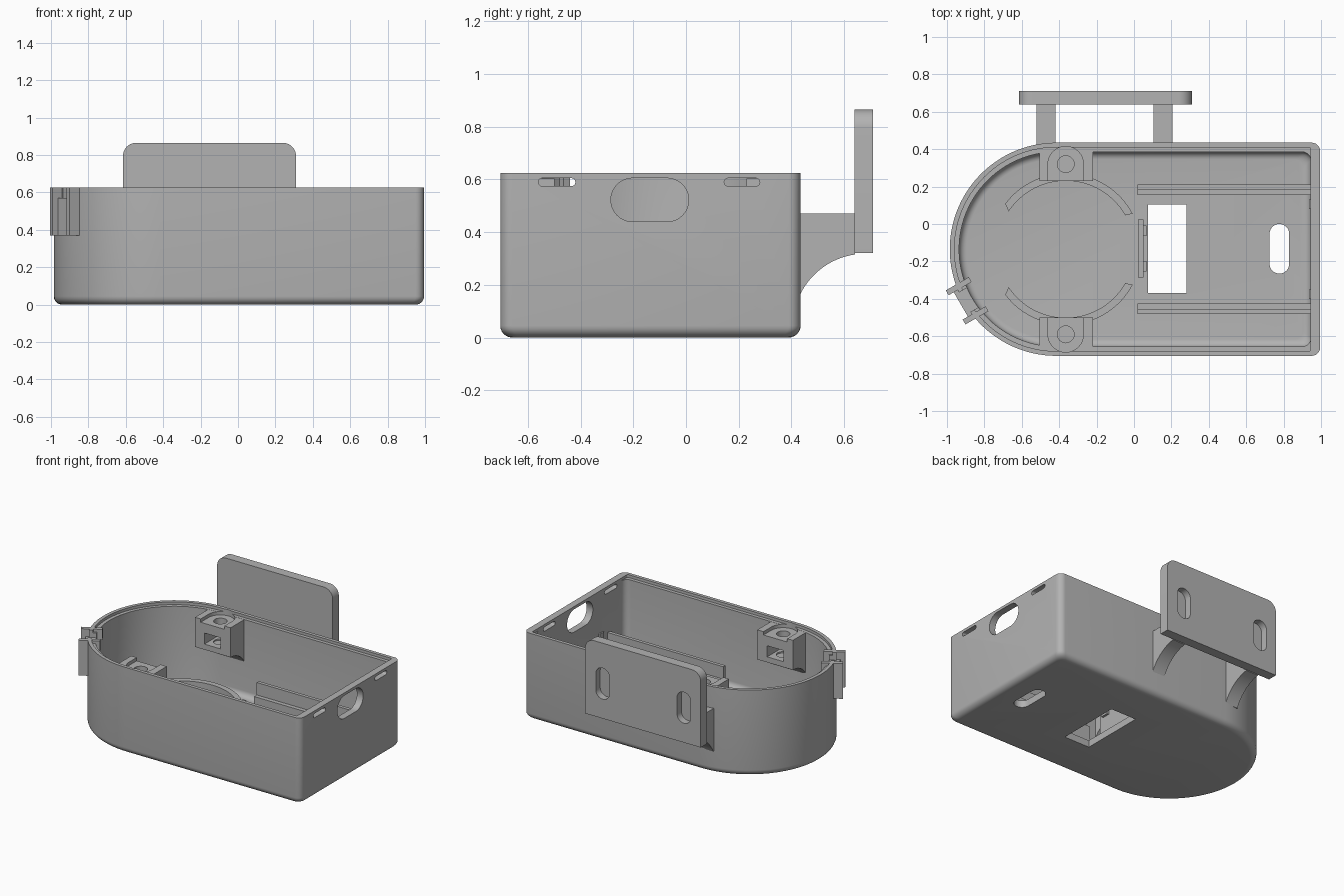
import bpy, bmesh, math
from math import pi, sin, cos
from mathutils import Vector

if "Cube" in bpy.data.objects:
    bpy.data.objects.remove(bpy.data.objects["Cube"])

grey = bpy.data.materials.new("plain grey")
grey.use_nodes = True
grey.diffuse_color = (0.45, 0.45, 0.45, 1)
grey.node_tree.nodes["Principled BSDF"].inputs["Base Color"].default_value = (0.45, 0.45, 0.45, 1)

MID_Y, ARC_X, RADIUS, END_X = -0.135, -0.415, 0.57, 0.995
TOP, FLOOR, WALL = 0.625, 0.05, 0.05


def arc(cx, cy, r, a0, a1, n):
    return [(cx + r * cos(a0 + (a1 - a0) * i / n), cy + r * sin(a0 + (a1 - a0) * i / n))
            for i in range(n + 1)]


def loft(name, rings):
    """Closed solid through rings of 3D points."""
    bm = bmesh.new()
    loops = [[bm.verts.new(p) for p in ring] for ring in rings]
    n = len(loops[0])
    for low, high in zip(loops, loops[1:]):
        for i in range(n):
            j = (i + 1) % n
            bm.faces.new((low[i], low[j], high[j], high[i]))
    bm.faces.new(loops[0])
    bm.faces.new(loops[-1])
    bmesh.ops.recalc_face_normals(bm, faces=bm.faces)
    mesh = bpy.data.meshes.new(name)
    bm.to_mesh(mesh)
    bm.free()
    mesh.materials.append(grey)
    ob = bpy.data.objects.new(name, mesh)
    bpy.context.collection.objects.link(ob)
    return ob


def prism(name, pts, axis, a, b):
    """Extrude a 2D profile along an axis from a to b."""
    place = {"x": lambda u, v, w: (w, u, v),
             "y": lambda u, v, w: (u, w, v),
             "z": lambda u, v, w: (u, v, w)}[axis]
    return loft(name, [[place(u, v, w) for u, v in pts] for w in (a, b)])


def rect(u0, v0, u1, v1):
    return [(u0, v0), (u1, v0), (u1, v1), (u0, v1)]


def rounded(u0, v0, u1, v1, r, n=8):
    r = min(r, (u1 - u0) / 2 - 0.0005, (v1 - v0) / 2 - 0.0005)
    corners = [(u1 - r, v1 - r), (u0 + r, v1 - r), (u0 + r, v0 + r), (u1 - r, v0 + r)]
    return [p for k, (u, v) in enumerate(corners)
            for p in arc(u, v, r, k * pi / 2, (k + 1) * pi / 2, n)]


def cut(ob, *cutters):
    for c in cutters:
        m = ob.modifiers.new("cut", "BOOLEAN")
        m.operation = "DIFFERENCE"
        m.solver = "EXACT"
        m.object = c
        bpy.context.view_layer.objects.active = ob
        bpy.ops.object.modifier_apply(modifier=m.name)
        bpy.data.objects.remove(c)


def outline(inset, z, end=None, corner=0.045):
    """Half-round outline: arc on the left, small corners on the right."""
    r = RADIUS - inset
    x = (END_X - inset if end is None else end) - corner
    pts = arc(ARC_X, MID_Y, r, pi / 2, 3 * pi / 2, 56)
    pts += arc(x, MID_Y - r + corner, corner, -pi / 2, 0, 6)
    pts += arc(x, MID_Y + r - corner, corner, 0, pi / 2, 6)
    return [(u, v, z) for u, v in pts]


def filleted(name, inset, z0, z1, r):
    steps = [i * pi / 12 for i in range(7)]
    rings = [outline(inset + r * (1 - sin(a)), z0 + r * (1 - cos(a))) for a in steps]
    return loft(name, rings + [outline(inset, z1)])


# Clip frame: radial and tangential directions on the round end
ANG = math.radians(210)
OUT, TAN = Vector((cos(ANG), sin(ANG))), Vector((-sin(ANG), cos(ANG)))


def clip_block(name, r0, r1, t0, t1, z0, z1):
    base = Vector((ARC_X, MID_Y))
    pts = [tuple(base + OUT * r + TAN * t) for r, t in rect(r0, t0, r1, t1)]
    return prism(name, pts, "z", z0, z1)


# Case shell, hollowed with an inner rim step
case = filleted("case_shell", 0, 0, TOP, 0.045)
cut(case,
    filleted("cavity", WALL, FLOOR, 0.8, 0.04),
    loft("rim_step", [outline(0.025, z, END_X - WALL, 0.01) for z in (0.605, 0.8)]),
    prism("floor_window", rect(0.075, -0.37, 0.28, 0.105), "z", -0.1, 0.12),
    prism("floor_slot", rounded(0.725, -0.265, 0.83, 0, 0.052), "z", -0.1, 0.12),
    prism("cable_hole", rounded(-0.285, 0.44, 0.01, 0.605, 0.082, 12), "x", 0.9, 1.1),
    prism("lid_slot_a", rounded(-0.56, 0.575, -0.42, 0.605, 0.014, 4), "x", 0.9, 1.1),
    prism("lid_slot_b", rounded(0.145, 0.575, 0.28, 0.605, 0.014, 4), "x", 0.9, 1.1),
    clip_block("clip_notch", 0.48, 0.65, -0.06, 0.06, 0.57, 0.8))

# Screw bosses, curved ring guards and board rails on both sides
BX = -0.365
for side, s in (("back", 1), ("front", -1)):
    def my(pts):
        return [(u, MID_Y + s * v) for u, v in pts]

    def side_prof(pts):
        return [(MID_Y + s * u, v) for u, v in pts]

    under = arc(0.365, 0.21, 0.18, pi / 2, 0, 10)
    under = [(u - 0.0 + (0.0), v) for u, v in under]
    prof = [(0.365, 0.604)] + under + [(0.547, 0.21), (0.547, 0.604)]
    boss = prism(side + "_screw_boss", side_prof(prof), "x", -0.505, -0.22)
    seat = [(BX + 0.095, 0.3)] + arc(BX, 0.455, 0.095, 0, pi, 16) + [(BX - 0.095, 0.3)]
    cut(boss, prism("seat", my(seat), "z", 0.58, 0.8),
        prism("screw_hole", my(arc(BX, 0.455, 0.045, 0, 2 * pi * 23 / 24, 23)), "z", 0.42, 0.8),
        prism("nut_slot", side_prof(rect(0.3, 0.43, 0.52, 0.51)), "x", BX - 0.065, BX + 0.065))
    cut(case, prism("rim_seat", my(seat), "z", 0.58, 0.8))

    a0, a1 = math.radians(28), math.radians(143)
    ring = arc(BX, 0, 0.405, a0, a1, 32) + arc(BX, 0, 0.366, a1 + 0.06, a0 + 0.03, 32)
    prism(side + "_ring_guard", my(ring), "z", 0.03, 0.15)

    rail = [(0.29, 0.03), (0.345, 0.03), (0.345, 0.29), (0.32, 0.29), (0.32, 0.2), (0.29, 0.2)]
    prism(side + "_board_rail", side_prof(rail), "x", 0.02, 0.96)
    prism(side + "_board_stop", my(rect(0.935, 0.215, 0.96, 0.265)), "z", 0.2, 0.32)

# Board latch beside the floor window
prism("board_latch", rect(0.022, -0.285, 0.05, 0.025), "z", 0.03, 0.23)
for y in (-0.225, -0.035):
    prism("latch_peg", rect(0.045, y - 0.028, 0.066, y + 0.028), "z", 0.18, 0.22)

# Clip holder on the round end
for t in (-0.09, 0.09):
    clip_block("clip_cheek", 0.54, 0.622, t - 0.015, t + 0.015, 0.37, TOP)
    clip_block("clip_inner_tab", 0.48, 0.55, t - 0.015, t + 0.015, 0.55, TOP)
clip_block("clip_web", 0.54, 0.59, -0.09, 0.09, 0.37, 0.57)

# Mounting plate with blind slots in its back
corner = 0.07
x0, x1, z0, z1 = -0.615, 0.31, 0.32, 0.865
plate_outline = ([(x0, z0), (x1, z0)]
                 + arc(x1 - corner, z1 - corner, corner, 0, pi / 2, 10)
                 + arc(x0 + corner, z1 - corner, corner, pi / 2, pi, 10))
plate = prism("mounting_plate", plate_outline, "y", 0.64, 0.71)
cut(plate, *[prism("plate_slot", rounded(x - 0.055, 0.46, x + 0.055, 0.685, 0.054), "y", 0.66, 0.8)
             for x in (-0.48, 0.17)])

# Curved struts joining plate and case
strut = arc(0.68, 0.044, 0.274, math.radians(155), math.radians(98), 14)
strut += [(0.65, 0.47), (0.41, 0.47), (0.41, 0.16)]
for name, a, b in (("right_strut", -0.52, -0.42), ("left_strut", 0.105, 0.205)):
    prism(name, strut, "x", a, b)

# Smooth curved surfaces, keep edges sharp
for ob in bpy.context.scene.objects:
    if ob.type == "MESH":
        bpy.ops.object.select_all(action="DESELECT")
        ob.select_set(True)
        bpy.context.view_layer.objects.active = ob
        bpy.ops.object.shade_smooth_by_angle(angle=math.radians(32))
